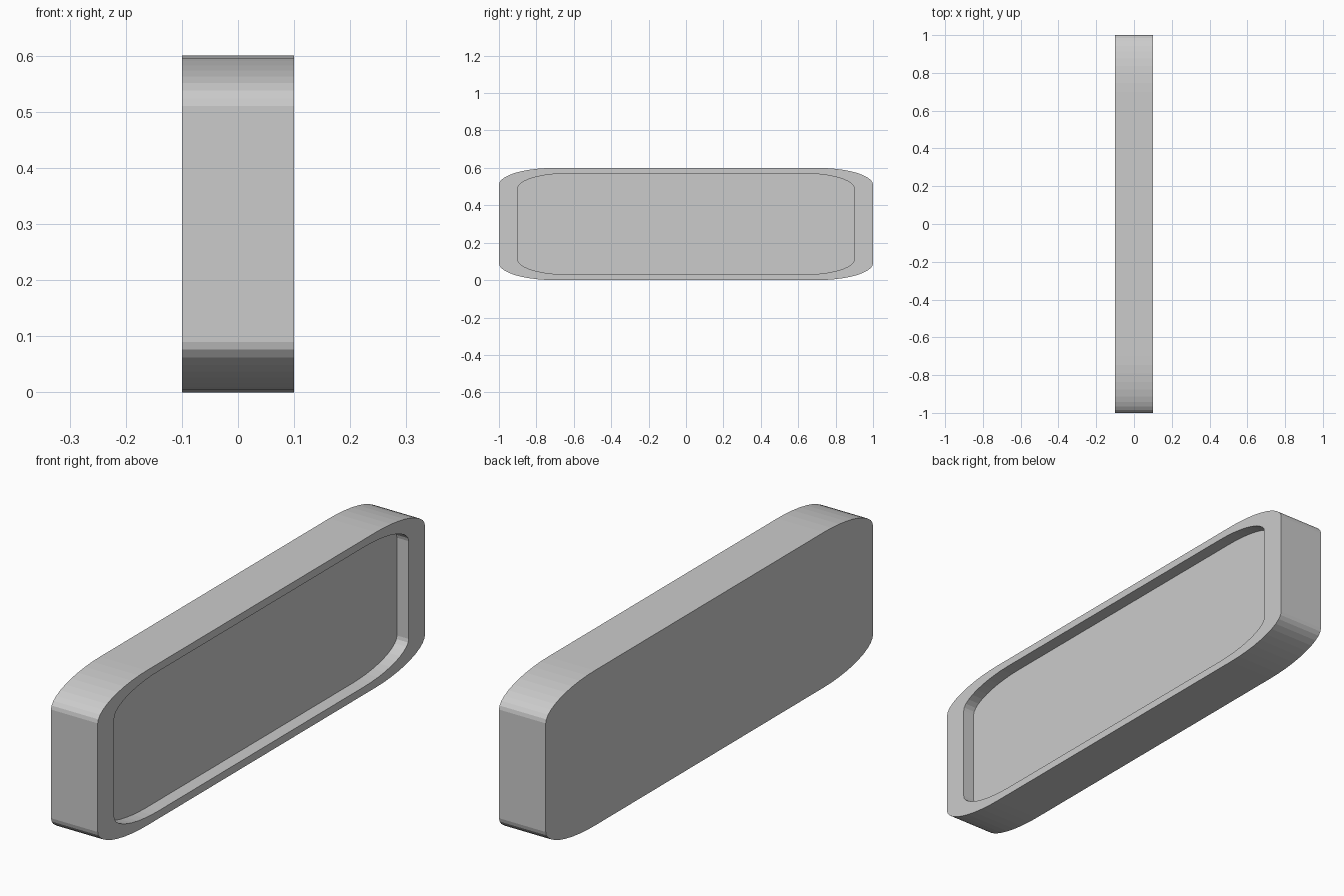
import bpy, bmesh
from math import sin, cos, pi

if "Cube" in bpy.data.objects:
    bpy.data.objects.remove(bpy.data.objects["Cube"])

W, L, H = 0.2, 2.0, 0.6      # thickness (x), length (y), height (z)
RY, RZ, SEG = 0.3, 0.09, 10  # elliptical corner radii and facets
INSET, DEPTH = 0.9, 0.05     # recess scale and depth


def outline(bm, x, scale):
    """Ring of vertices: rounded rectangle in the YZ plane."""
    ring = []
    for q, (sy, sz) in enumerate([(1, 1), (-1, 1), (-1, -1), (1, -1)]):
        for i in range(SEG + 1):
            a = (q + i / SEG) * pi / 2
            y = sy * (L / 2 - RY) + RY * cos(a)
            z = sz * (H / 2 - RZ) + RZ * sin(a)
            ring.append(bm.verts.new((x, y * scale, H / 2 + z * scale)))
    return ring


def bridge(bm, a, b):
    n = len(a)
    for i in range(n):
        j = (i + 1) % n
        bm.faces.new((a[i], a[j], b[j], b[i]))


bm = bmesh.new()
# Back face, outer wall, rim, recess wall and recess floor
rings = [outline(bm, -W / 2, 1), outline(bm, W / 2, 1),
         outline(bm, W / 2, INSET), outline(bm, W / 2 - DEPTH, INSET)]
for a, b in zip(rings, rings[1:]):
    bridge(bm, a, b)
bm.faces.new(rings[0])
bm.faces.new(rings[-1])
bmesh.ops.recalc_face_normals(bm, faces=bm.faces)

mesh = bpy.data.meshes.new("recessed_panel")
bm.to_mesh(mesh)
bm.free()
panel = bpy.data.objects.new("recessed_panel", mesh)
bpy.context.collection.objects.link(panel)
